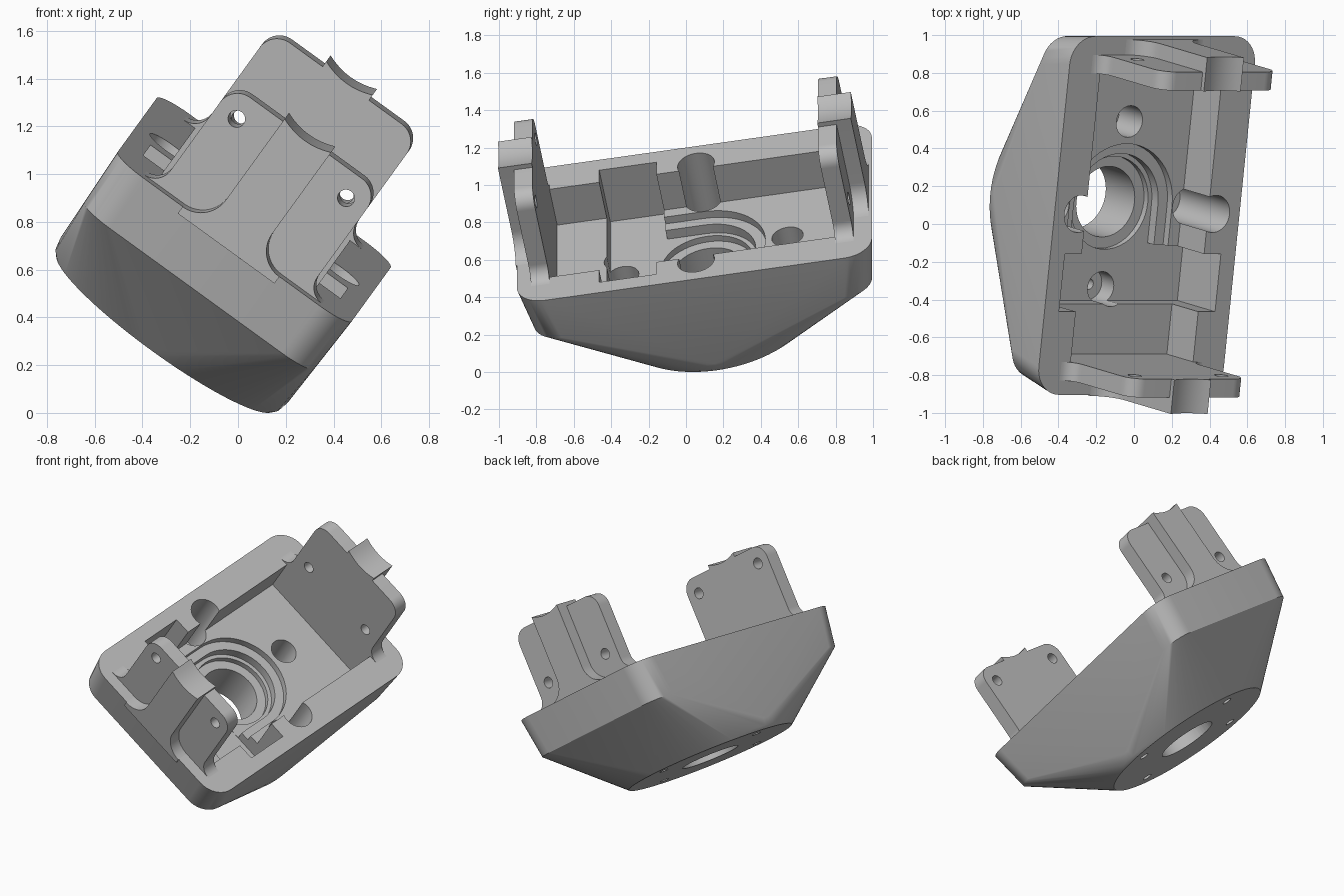
import bpy, bmesh, math
from mathutils import Matrix, Vector

cube = bpy.data.objects.get("Cube")
if cube:
    bpy.data.objects.remove(cube, do_unlink=True)

# One plain grey
grey = bpy.data.materials.new("plain grey")
grey.use_nodes = True
COL = (0.5, 0.5, 0.5, 1)
grey.diffuse_color = COL
grey.node_tree.nodes["Principled BSDF"].inputs["Base Color"].default_value = COL

# Tilted frame of the housing: width, length, opening direction
U = Vector((0.81, 0, -0.587)).normalized()
V = Vector((0.103, 0.985, 0.137)).normalized()
N = U.cross(V).normalized()
V = N.cross(U)
FRAME = Matrix((U, V, N)).transposed().to_4x4()
FRAME.translation = U * -0.433 + V * 0.175


def finish(bm, name):
    bmesh.ops.recalc_face_normals(bm, faces=bm.faces)
    me = bpy.data.meshes.new(name)
    bm.to_mesh(me)
    bm.free()
    me.materials.append(grey)
    ob = bpy.data.objects.new(name, me)
    bpy.context.collection.objects.link(ob)
    return ob


def loft(rings, name):
    """Skin a stack of closed rings and cap both ends."""
    bm = bmesh.new()
    loops = [[bm.verts.new(p) for p in r] for r in rings]
    for a, b in zip(loops, loops[1:]):
        for i in range(len(a)):
            j = (i + 1) % len(a)
            bm.faces.new((a[i], a[j], b[j], b[i]))
    bm.faces.new(loops[0][::-1])
    bm.faces.new(loops[-1])
    return finish(bm, name)


def arc(cx, cy, r, a0, a1, n=10):
    return [(cx + r * math.cos(math.radians(a0 + (a1 - a0) * i / n)),
             cy + r * math.sin(math.radians(a0 + (a1 - a0) * i / n))) for i in range(n + 1)]


def prism(outline, z0, z1):
    """Cutter from an (x, y) outline, standing along the opening direction."""
    return loft([[(x, y, z) for x, y in outline] for z in (z0, z1)], "cutter")


def box(x0, x1, y0, y1, z0, z1):
    return prism([(x0, y0), (x1, y0), (x1, y1), (x0, y1)], z0, z1)


def disc(x, y, r, n=48):
    return arc(x, y, r, 0, 360 - 360 / n, n - 1)


def rod(x, y, r, z0, z1):
    return prism(disc(x, y, r), z0, z1)


def u_recess(r, z0, z1):
    return prism(arc(0, 0, r, 0, 180, 28) + [(-r, -0.23), (r, -0.23)], z0, z1)


def plate(profile, y0, y1, name):
    """Extrude an (x, z) profile along the length."""
    return loft([[(x, y, z) for x, z in profile] for y in (y0, y1)], name)


def cut(ob, cutters):
    for c in cutters:
        c.hide_render = True
        m = ob.modifiers.new("cut", "BOOLEAN")
        m.operation, m.solver, m.object = "DIFFERENCE", "EXACT", c
        bpy.context.view_layer.objects.active = ob
        bpy.ops.object.modifier_apply(modifier=m.name)
        bpy.data.objects.remove(c, do_unlink=True)


def rounded_rect(hx, y0, y1, r):
    return (arc(hx - r, y1 - r, r, 0, 90) + arc(r - hx, y1 - r, r, 90, 180)
            + arc(r - hx, y0 + r, r, 180, 270) + arc(hx - r, y0 + r, r, 270, 360))


# Outer shell: taut skin from a round base disc to a rounded rectangular rim
shell = bmesh.new()
for outline, z in ((disc(0, 0, 0.56, 96), 0.05), (disc(0, 0, 0.578, 96), 0.07),
                   (disc(0, 0, 0.588, 96), 0.115),
                   (rounded_rect(0.595, -0.925, 0.91, 0.15), 0.43),
                   (rounded_rect(0.605, -0.972, 0.955, 0.15), 0.695)):
    for x, y in outline:
        shell.verts.new((x, y, z))
bmesh.ops.convex_hull(shell, input=shell.verts)
loose = [v for v in shell.verts if not v.link_faces]
bmesh.ops.delete(shell, geom=loose, context="VERTS")
body = finish(shell, "housing_shell")

cutters = [
    box(-0.4, 0.4, -0.795, 0.755, 0.455, 0.9),       # main cavity
    box(-0.51, 0.51, -0.525, -0.215, 0.35, 0.91),    # cross slot with side notches
    u_recess(0.335, 0.41, 0.92),                     # stepped recess around the bore
    u_recess(0.275, 0.352, 0.93),
    rod(0, 0, 0.25, 0.315, 0.935),
    rod(0, 0, 0.19, -0.2, 0.94),                     # central bore
]
# Four screw wells with narrow holes through the base
for x, y, r in ((0, 0.455, 0.085), (0, -0.455, 0.085), (0.44, 0, 0.1), (-0.44, 0, 0.1)):
    cutters += [rod(x, y, r, 0.24, 0.95), rod(x, y, 0.03, -0.1, 0.3)]
cut(body, cutters)
parts = [body]

# End tabs with flared feet and screw holes, each with a flared, dished rib
F = 0.08
tab = [(-0.38 - F, 0.67), (0.38 + F, 0.67)] + arc(0.38 + F, 0.695 + F, F, 270, 180)
tab += arc(0.29, 1.135, 0.09, 0, 90) + arc(-0.29, 1.135, 0.09, 90, 180)
tab += arc(-0.38 - F, 0.695 + F, F, 0, -90)
R = 0.13
rib = [(-0.12 - R, 0.66), (0.12 + R, 0.66)] + arc(0.12 + R, 0.695 + R, R, 270, 180)
rib += [(0.12 - 0.24 * i / 8, 1.227 + 0.025 * (1 - i / 4) ** 2) for i in range(9)]
rib += arc(-0.12 - R, 0.695 + R, R, 0, -90)
for name, inner, outer, rib_end, hole_x, hole_z in (
        ("front", -0.795, -0.895, -0.978, 0.283, 1.118),
        ("back", 0.755, 0.855, 0.937, 0.272, 0.84)):
    t = plate(tab, inner, outer, name + "_tab")
    cut(t, [plate(disc(x, hole_z, 0.036, 24), inner - 0.3, inner + 0.3, "cutter")
            for x in (-hole_x, hole_x)])
    parts += [t, plate(rib, inner, rib_end, name + "_rib")]

# Tilt everything into place and shade
for ob in parts:
    ob.data.transform(FRAME)
low = min(v.co.z for ob in parts for v in ob.data.vertices)
for ob in parts:
    ob.data.transform(Matrix.Translation((0, 0, -low)))
    bpy.ops.object.select_all(action="DESELECT")
    ob.select_set(True)
    bpy.context.view_layer.objects.active = ob
    bpy.ops.object.shade_smooth_by_angle(angle=math.radians(32))
